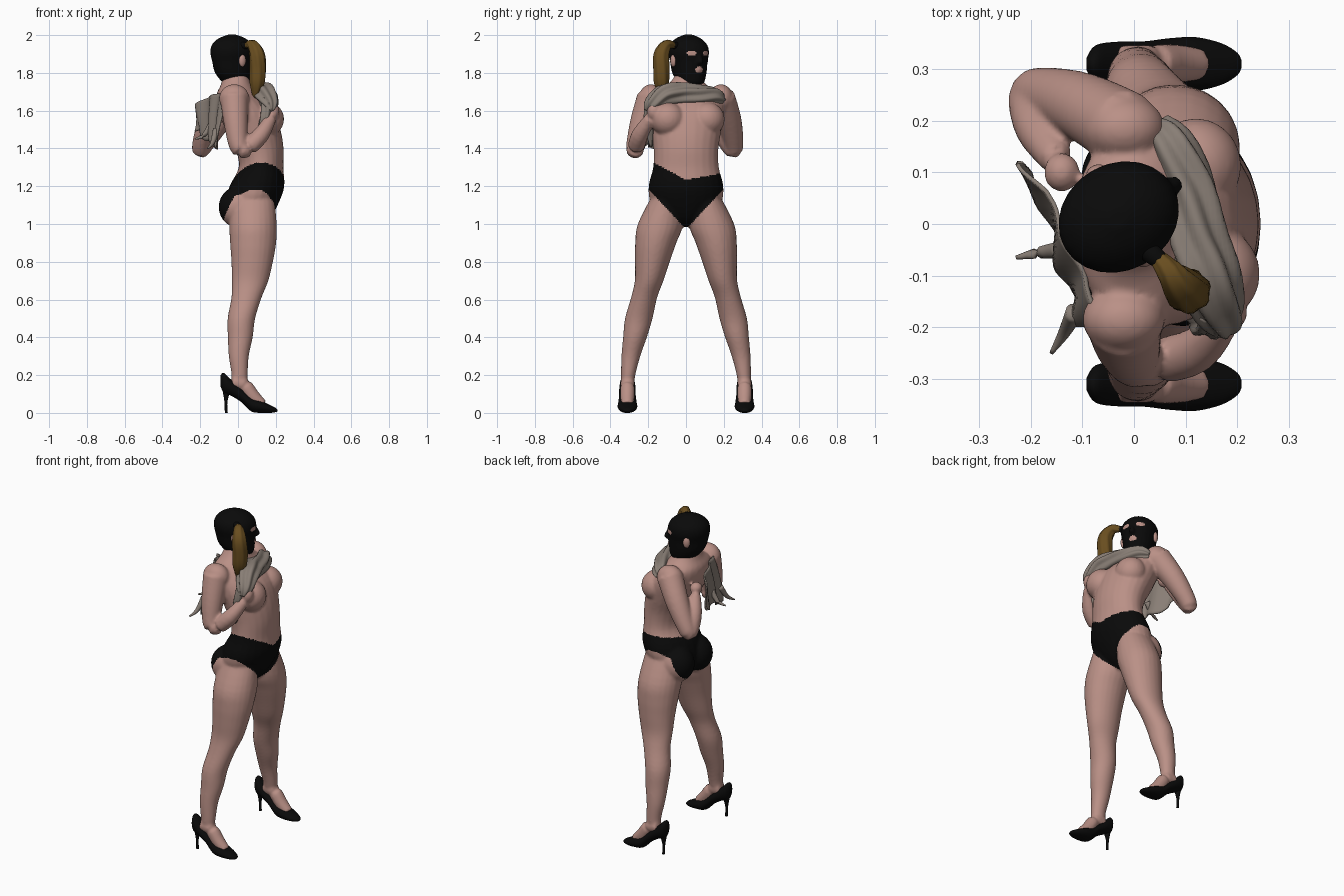
import bpy, bmesh, math
from mathutils import Vector, Matrix

def mat(name, c):
    m = bpy.data.materials.new(name)
    m.diffuse_color = (*c, 1)
    return m

SKIN = mat("skin", (0.49, 0.28, 0.24))
BLACK = mat("black fabric", (0.003, 0.003, 0.003))
CLOTH = mat("grey cloth", (0.25, 0.21, 0.18))
HAIR = mat("brown hair", (0.14, 0.075, 0.014))

def spline(rows, steps):
    """Catmull-Rom interpolation of equal-length tuples."""
    out, n = [], len(rows)
    for i in range(n - 1):
        p = [rows[max(0, min(n - 1, i + k))] for k in (-1, 0, 1, 2)]
        for s in range(steps):
            t = s / steps
            out.append([0.5 * (2 * b + (c - a) * t + (2*a - 5*b + 4*c - d) * t*t
                        + (3*b - a - 3*c + d) * t**3) for a, b, c, d in zip(*p)])
    return out + [list(rows[-1])]

def loft(bm, rows, plane="Z", n=24, steps=4, ripple=0.0, folds=5):
    """Rows (x, y, z, a, b): ellipse sections in plane Z, X, or across the path (T)."""
    pts, rings = spline(rows, steps), []
    for i, r in enumerate(pts):
        c = Vector(r[:3])
        if plane == "Z":
            A, B = Vector((1, 0, 0)), Vector((0, 1, 0))
        elif plane == "X":
            A, B = Vector((0, 1, 0)), Vector((0, 0, 1))
        else:
            t = (Vector(pts[min(i + 1, len(pts) - 1)][:3]) - Vector(pts[max(i - 1, 0)][:3])).normalized()
            ref = Vector((1, 0, 0)) if abs(t.x) < 0.8 else Vector((0, 1, 0))
            B = t.cross(ref).normalized()
            A = B.cross(t)
        ring = []
        for k in range(n):
            th = 2 * math.pi * k / n
            w = 1 + ripple * math.sin(folds * th + i * 0.35)
            ring.append(bm.verts.new(c + A * max(r[3], .002) * w * math.cos(th)
                                     + B * max(r[4], .002) * w * math.sin(th)))
        rings.append(ring)
    fs = [bm.faces.new((p[k], p[(k + 1) % n], q[(k + 1) % n], q[k]))
          for p, q in zip(rings, rings[1:]) for k in range(n)]
    fs += [bm.faces.new(rings[0]), bm.faces.new(rings[-1])]
    bmesh.ops.recalc_face_normals(bm, faces=fs)

def tube(bm, rows, **kw):
    loft(bm, [(*r, r[3]) for r in rows], plane="T", **kw)

def ball(bm, c, r):
    bmesh.ops.create_uvsphere(bm, u_segments=24, v_segments=16, radius=1,
                              matrix=Matrix.Translation(c) @ Matrix.Diagonal((*r, 1)))

def finish(bm, name, mats, voxel=0, smooth=4, rule=None, solid=0):
    me = bpy.data.meshes.new(name)
    bm.to_mesh(me)
    bm.free()
    ob = bpy.data.objects.new(name, me)
    bpy.context.collection.objects.link(ob)
    if voxel:
        m = ob.modifiers.new("blend", "REMESH")
        m.mode, m.voxel_size = "VOXEL", voxel
        m = ob.modifiers.new("soften", "SMOOTH")
        m.factor, m.iterations = 0.5, smooth
    if solid:
        ob.modifiers.new("thickness", "SOLIDIFY").thickness = solid
    dg = bpy.context.evaluated_depsgraph_get()
    new = bpy.data.meshes.new_from_object(ob.evaluated_get(dg))
    ob.modifiers.clear()
    ob.data = new
    new.materials.clear()
    for m in mats:
        new.materials.append(m)
    for p in new.polygons:
        p.use_smooth = True
        p.material_index = rule(p.center) if rule else 0
    return ob

# Body: torso, legs, arms blended into one skin
bm = bmesh.new()
loft(bm, [(.06, 0, .985, .06, .04), (.06, 0, 1.03, .11, .11), (.075, 0, 1.11, .14, .185),
          (.10, 0, 1.2, .145, .198), (.122, 0, 1.3, .118, .174), (.113, 0, 1.4, .128, .172),
          (.08, 0, 1.5, .145, .188), (.04, 0, 1.6, .148, .2), (.0, 0, 1.68, .115, .185),
          (-.01, .005, 1.735, .082, .105), (-.01, .01, 1.80, .062, .06), (0, .015, 1.86, .05, .05)])
for s in (-1, 1):
    ball(bm, (.138 - .018 * s, .105 * s + .008, 1.555), (.088, .092, .09))
    ball(bm, (.005, .09 * s, 1.09), (.108, .10, .11))
    ball(bm, (-.02, .185 * s, 1.665), (.08, .065, .075))
    loft(bm, [(x, y * s, z, a, b) for x, y, z, a, b in (
        (.08, .10, 1.15, .11, .08), (.08, .135, 1.0, .125, .12), (.08, .16, .9, .122, .109),
        (.075, .178, .8, .11, .092), (.064, .195, .7, .097, .076), (.045, .222, .61, .08, .069),
        (.018, .25, .5, .073, .073), (.012, .27, .4, .066, .063), (.004, .292, .3, .053, .05),
        (.008, .306, .2, .043, .038), (.0, .31, .13, .045, .032))])
    tube(bm, [(-.03, .31 * s, .16, .036), (.03, .31 * s, .15, .038),
              (.08, .31 * s, .085, .038), (.13, .31 * s, .04, .03)])
tube(bm, [(-.02, -.185, 1.67, .075), (-.012, -.232, 1.54, .064), (.005, -.268, 1.41, .05),
          (.045, -.266, 1.40, .045), (.12, -.245, 1.47, .044), (.175, -.19, 1.56, .03)])
ball(bm, (.185, -.17, 1.595), (.035, .038, .045))
tube(bm, [(-.02, .185, 1.67, .075), (-.10, .228, 1.55, .066), (-.175, .252, 1.43, .052),
          (-.198, .245, 1.395, .046), (-.185, .185, 1.48, .045), (-.15, .125, 1.57, .032)])
ball(bm, (-.14, .10, 1.6), (.035, .038, .035))

def briefs(c):
    ay = abs(c.y)
    near = c.y < 0
    top = 1.235 + (.09 if near else .03) * min(1, ay / .17)
    t = max(0, min(1, (c.x + .09) / .08))
    low = (1 - t) * (.98 + .2 * ay) + t * (.972 + min(.235 if near else .21, 1.07 * ay))
    return 1 if low < c.z < top and ay < .25 else 0
finish(bm, "body_with_briefs", [SKIN, BLACK], .008, 5, briefs)

# Masked head, turned to one side, with eye and mouth openings
bm = bmesh.new()
loft(bm, [(.04, 0, 1.73, .04, .042), (.025, 0, 1.75, .078, .066), (.006, 0, 1.80, .104, .086),
          (0, 0, 1.86, .115, .094), (-.003, 0, 1.91, .121, .104), (-.005, 0, 1.95, .11, .095),
          (-.005, 0, 1.982, .075, .064), (-.005, 0, 2.003, .02, .02)])
loft(bm, [(.10, 0, 1.91, .012, .010), (.115, 0, 1.875, .018, .014), (.118, 0, 1.855, .018, .018),
          (.105, 0, 1.842, .012, .014)])
ball(bm, (.092, 0, 1.818), (.024, .026, .02))

def openings(c):
    if c.x < .03:
        return 0
    eye = ((abs(c.y) - .042) / .023) ** 2 + ((c.z - 1.905) / .014) ** 2 < 1
    mouth = (c.y / .024) ** 2 + ((c.z - 1.818) / .017) ** 2 < 1
    return 1 if eye or mouth else 0
head = finish(bm, "masked_head", [BLACK, SKIN], .006, 3, openings)
bm = bmesh.new()
for s in (-1, 1):
    ball(bm, (.002, .097 * s, 1.865), (.02, .014, .033))
ears = finish(bm, "ears", [SKIN])
for o in (head, ears):
    o.rotation_euler.z = math.radians(30)
    o.location = (-.027, .015, 0)

# Ponytail and its band
bm = bmesh.new()
tube(bm, [(.045, -.065, 1.945, .016), (.075, -.10, 1.948, .028), (.1, -.128, 1.90, .04),
          (.106, -.13, 1.82, .042), (.10, -.13, 1.74, .037), (.088, -.128, 1.665, .008)],
     ripple=.06, folds=7, n=28)
finish(bm, "ponytail", [HAIR])
bm = bmesh.new()
tube(bm, [(.01, -.04, 1.94, .022), (.035, -.058, 1.945, .02), (.055, -.075, 1.947, .016)])
finish(bm, "ponytail_band", [BLACK])

# Pump shoes with thin heels
for s, side in ((-1, "right"), (1, "left")):
    y = .31 * s
    bm = bmesh.new()
    loft(bm, [(x, y, (lo + hi) / 2, w, (hi - lo) / 2) for x, lo, hi, w in (
        (-.092, .14, .2, .012), (-.075, .105, .212, .036), (-.035, .09, .175, .043),
        (.02, .055, .13, .044), (.07, .008, .085, .05), (.12, 0, .066, .052),
        (.17, 0, .042, .04), (.2, .004, .026, .022), (.208, .008, .018, .008))], plane="X")
    loft(bm, [(-.062, y, 0, .008, .008), (-.064, y, .06, .008, .009), (-.06, y, .13, .024, .024)], n=12)
    finish(bm, side + "_shoe", [BLACK])

# Bunched cloth across the upper chest and hanging from the near hand
bm = bmesh.new()
loft(bm, [(.04, .19, 1.66, .03, .02), (.07, .15, 1.675, .045, .045), (.10, .07, 1.68, .055, .052),
          (.12, -.03, 1.69, .058, .055), (.145, -.11, 1.685, .058, .055), (.17, -.18, 1.635, .042, .04),
          (.175, -.21, 1.6, .015, .015)], plane="T", ripple=.14, n=48, steps=6, folds=6)
tube(bm, [(.165, -.17, 1.66, .035), (.15, -.19, 1.58, .03), (.13, -.19, 1.5, .025),
          (.11, -.185, 1.41, .008)], ripple=.18, n=30)
finish(bm, "front_cloth", [CLOTH])

# Draped sheet behind the back
bm = bmesh.new()
NU, NV = 30, 14
path = spline([(-.23, .115), (-.185, .05), (-.155, -.05), (-.13, -.13), (-.11, -.2)], 8)
grid = []
for i in range(NU + 1):
    x, y = path[round(i * (len(path) - 1) / NU)]
    u = i / NU
    row = []
    for j in range(NV + 1):
        v = j / NV
        low = 1.49 - .10 * u + .015 * math.sin(u * 14)
        high = 1.63 + .06 * math.sin(min(1, u * 1.6) * math.pi / 2)
        fold = .012 * math.sin(u * 18 + v * 3) * (1 - .5 * v)
        row.append(bm.verts.new((x + fold + .055 * v * v * u, y, low + (high - low) * v)))
    grid.append(row)
for p, q in zip(grid, grid[1:]):
    for j in range(NV):
        bm.faces.new((p[j], q[j], q[j + 1], p[j + 1]))
finish(bm, "back_cloth", [CLOTH], solid=.008)
bm = bmesh.new()
tube(bm, [(-.14, -.05, 1.53, .018), (-.18, -.055, 1.47, .012), (-.228, -.065, 1.45, .004)], n=12)
tube(bm, [(-.115, -.17, 1.5, .018), (-.135, -.21, 1.43, .012), (-.16, -.25, 1.40, .004)], n=12)
finish(bm, "cloth_tails", [CLOTH])
